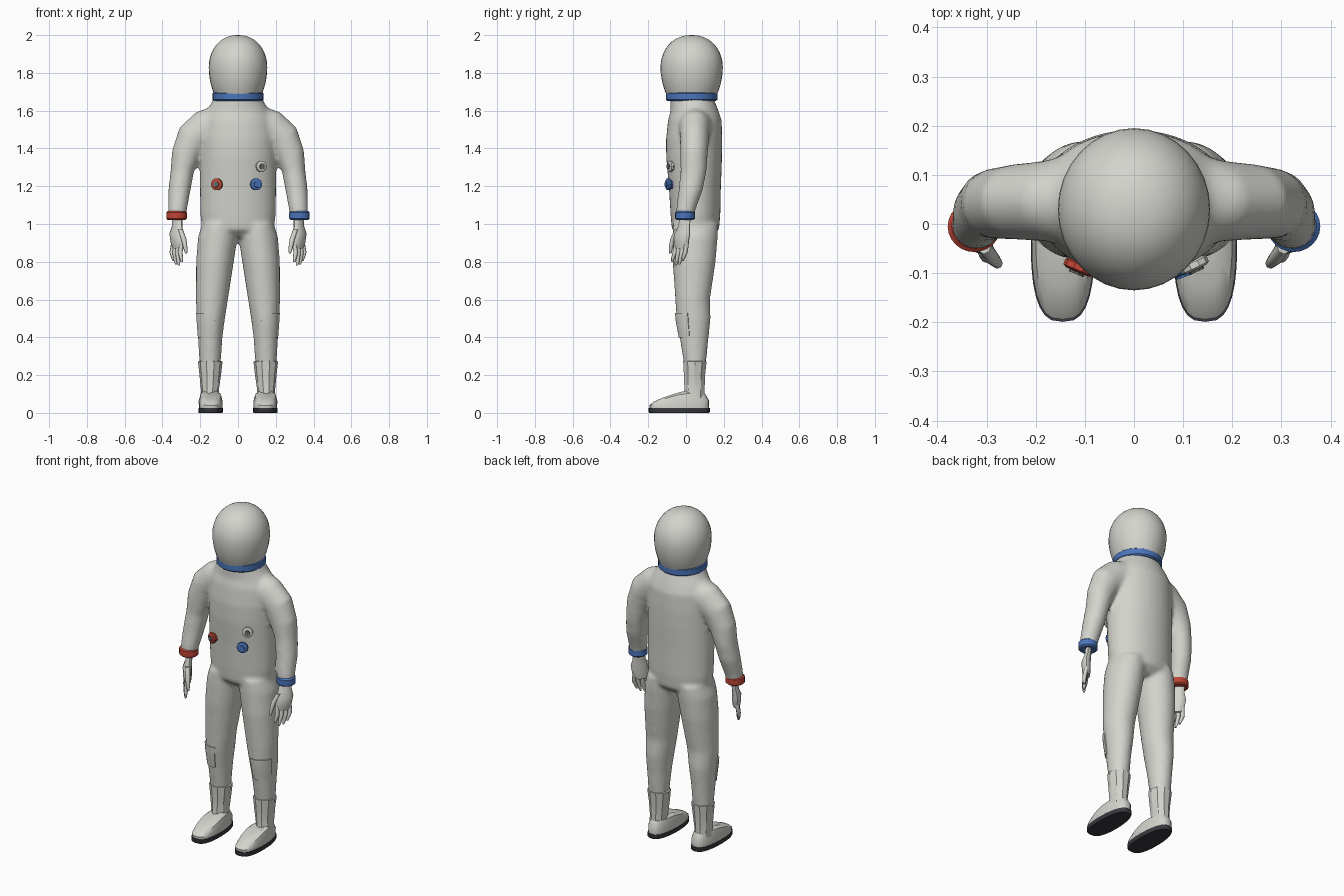
import bpy, bmesh, math
from mathutils import Vector

cube = bpy.data.objects.get("Cube")
if cube:
    bpy.data.objects.remove(cube, do_unlink=True)


def material(name, rgb):
    m = bpy.data.materials.new(name)
    m.use_nodes = True
    m.diffuse_color = (*rgb, 1)
    m.node_tree.nodes["Principled BSDF"].inputs["Base Color"].default_value = (*rgb, 1)
    return m


SUIT = material("suit_white", (0.66, 0.66, 0.62))
BLUE = material("trim_blue", (0.07, 0.18, 0.5))
RED = material("trim_red", (0.52, 0.06, 0.035))
SOLE = material("sole_dark", (0.04, 0.04, 0.05))
METAL = material("fitting_grey", (0.14, 0.14, 0.14))


def ellipse(n, thickness=1, turn=0):
    """Unit ring, optionally flattened and turned about z."""
    pts = []
    for i in range(n):
        a = math.tau * i / n
        x, y = math.cos(a), thickness * math.sin(a)
        pts.append((x * math.cos(turn) - y * math.sin(turn),
                    x * math.sin(turn) + y * math.cos(turn)))
    return pts


def skin(bm, rings):
    """Join rings of points into a capped solid."""
    rows = [[bm.verts.new(p) for p in ring] for ring in rings]
    n = len(rows[0])
    for a, b in zip(rows, rows[1:]):
        for i in range(n):
            j = (i + 1) % n
            bm.faces.new((a[i], a[j], b[j], b[i]))
    bm.faces.new(rows[0])
    bm.faces.new(rows[-1])


def loft(bm, sections, profile, side=1):
    """Sections: x, y, z, x radius, y radius, optional tilt in degrees."""
    rings = []
    for x, y, z, rx, ry, *tilt in sections:
        t = math.radians(tilt[0]) if tilt else 0
        rings.append([(side * (x + rx * u * math.cos(t)), y + ry * v,
                       z + rx * u * math.sin(t)) for u, v in profile])
    skin(bm, rings)


def finish(name, bm, mat, angle=40):
    bmesh.ops.recalc_face_normals(bm, faces=bm.faces)
    me = bpy.data.meshes.new(name)
    bm.to_mesh(me)
    bm.free()
    me.materials.append(mat)
    for p in me.polygons:
        p.use_smooth = True
    me.set_sharp_from_angle(angle=math.radians(angle))
    ob = bpy.data.objects.new(name, me)
    bpy.context.collection.objects.link(ob)
    return ob


def part(name, sections, mat, profile, side=1, angle=40):
    bm = bmesh.new()
    loft(bm, sections, profile, side)
    return finish(name, bm, mat, angle)


# Suit body: torso, arms and legs fused into one smooth skin
TORSO = [(0, .05, .93, .1, .08), (0, .05, .97, .19, .125), (0, .05, 1.05, .2, .132),
         (0, .047, 1.2, .202, .138), (0, .043, 1.35, .202, .148),
         (0, .043, 1.45, .202, .149), (0, .047, 1.55, .192, .142),
         (0, .045, 1.6, .167, .127), (0, .035, 1.65, .135, .117),
         (0, .03, 1.69, .12, .11)]
ARM = [(.1, .05, 1.53, .1, .1, 80), (.18, .047, 1.5, .102, .082, 65),
       (.24, .045, 1.45, .092, .077, 40), (.275, .042, 1.37, .077, .073, 15),
       (.295, .04, 1.28, .062, .069, 5), (.31, .025, 1.18, .059, .064),
       (.32, 0, 1.08, .051, .052), (.325, -.005, 1.03, .046, .045)]
LEG = [(.1, .05, 1, .09, .12), (.107, .048, .93, .105, .12), (.122, .043, .8, .1, .114),
       (.138, .035, .6, .085, .092), (.144, .04, .5, .075, .091),
       (.147, .043, .4, .065, .077), (.148, .047, .27, .057, .06),
       (.148, .047, .2, .048, .05)]
bm = bmesh.new()
loft(bm, TORSO, ellipse(32))
for s in (1, -1):
    loft(bm, ARM, ellipse(24), s)
    loft(bm, LEG, ellipse(24), s)
body = finish("suit_body", bm, SUIT)
fuse = body.modifiers.new("fuse", 'REMESH')
fuse.mode = 'VOXEL'
fuse.voxel_size = 0.011
fuse.use_smooth_shade = True
soften = body.modifiers.new("soften", 'SMOOTH')
soften.factor = 0.5
soften.iterations = 8

# Helmet: domed top, gently tapering below the widest level
helmet = []
for i in range(5):
    d = 1 - i / 5
    r = 1 - .2 * d * d
    helmet.append((0, .03, 1.83 - .15 * d, .155 * r, .165 * r))
for i in range(11):
    a = math.radians(88) * i / 10
    r = math.cos(a) ** .9
    helmet.append((0, .03, 1.83 + .17 * math.sin(a), .155 * r, .165 * r))
part("helmet", helmet, SUIT, ellipse(32))


def band(name, x, y, z, rx, ry, h, mat, side=1):
    rows = [(x, y, z + h * k, rx - inset, ry - inset)
            for k, inset in ((-1, .008), (-.7, 0), (.7, 0), (1, .008))]
    part(name, rows, mat, ellipse(24), side)


band("neck_ring", 0, .03, 1.675, .136, .136, .024, BLUE)


# Shoe outline: rounded toe, slightly narrower heel
def outline(scale, height):
    pts = []
    for u, v in ellipse(28):
        x = math.copysign(abs(u) ** .7, u) * (.065 - .008 * max(v, 0))
        y = math.copysign(abs(v) ** .8, v) * .163
        y = -.036 + y * scale
        pts.append((.145 + x * scale, y, height(y)))
    return pts


def instep(f):
    return lambda y: .026 + f * (min(.115, .055 + (y + .2) * .33) - .026)


KNEE = [(.143, .038, .53, .078, .091), (.1445, .04, .49, .074, .09),
        (.146, .042, .44, .069, .083), (.147, .043, .4, .065, .077)]
arc = [math.radians(-106 + 11 * i) for i in range(9)]
KNEE_PROFILE = ([(1.06 * math.cos(a), 1.06 * math.sin(a)) for a in arc]
                + [(.9 * math.cos(a), .9 * math.sin(a)) for a in reversed(arc)])
BOOT = [(.147, .047, .275, .055, .054), (.147, .047, .272, .065, .065),
        (.147, .045, .2, .057, .059), (.149, .045, .12, .047, .056),
        (.149, .04, .05, .052, .065)]
PALM = [(.322, -.003, 1.05, .036, .036), (.322, -.01, .99, .037, .037),
        (.326, -.02, .95, .05, .05), (.321, -.025, .9, .048, .048),
        (.318, -.027, .87, .038, .038)]
FINGERS = ((-.036, .80, "index"), (-.012, .78, "middle"),
           (.012, .785, "ring"), (.036, .805, "little"))

for s, label, trim in ((1, "left", BLUE), (-1, "right", RED)):
    # Boots, soles and knee patches
    part(label + "_boot_shaft", BOOT, SUIT, ellipse(10), s, 30)
    part(label + "_knee_patch", KNEE, SUIT, KNEE_PROFILE, s)
    for piece, rows, mat in (
            ("sole", [(.97, lambda y: 0), (1, lambda y: .006), (1, lambda y: .026)], SOLE),
            ("shoe", [(.96, instep(0)), (.97, instep(.45)), (.84, instep(.85)),
                      (.55, instep(1))], SUIT)):
        bm = bmesh.new()
        skin(bm, [[(s * x, y, z) for x, y, z in outline(k, h)] for k, h in rows])
        finish(label + "_" + piece, bm, mat)
    # Wrist band, palm, fingers and thumb
    band(label + "_wrist_band", .325, -.005, 1.045, .054, .052, .024, trim, s)
    part(label + "_palm", PALM, SUIT, ellipse(12, .5, math.radians(51)), s, 50)
    for t, tip, finger in FINGERS:
        x, y = .32 + .62 * t, -.025 + .78 * t
        part(label + "_" + finger + "_finger",
             [(x, y, .9, .012, .012), (x + .008, y - .006, .85, .012, .012),
              (x + .003, y - .016, tip + .02, .010, .010),
              (x, y - .02, tip, .005, .005)], SUIT, ellipse(8), s, 60)
    part(label + "_thumb",
         [(.305, -.045, .97, .014, .016), (.287, -.07, .92, .014, .014),
          (.278, -.08, .87, .011, .011), (.275, -.083, .845, .006, .006)],
         SUIT, ellipse(8), s, 60)


# Chest fittings: stepped round connectors facing outward
def connector(name, x, z, r, mat, core):
    y = .045 - .137 * math.sqrt(1 - (x / .2) ** 2)
    normal = Vector((x / .04, (y - .045) / .0188, 0)).normalized()
    turn = normal.to_track_quat('Z', 'Y')
    for label, m, rows in (
            ("base", mat, ((-.015, .75), (.008, .8), (.012, 1), (.024, 1), (.028, .75))),
            ("core", core, ((.02, .55), (.033, .5)))):
        bm = bmesh.new()
        skin(bm, [[Vector((x, y, z)) + turn @ Vector((u * r * k, v * r * k, h))
                   for u, v in ellipse(10)] for h, k in rows])
        finish(name + "_" + label, bm, m, 30)


connector("red_connector", -.105, 1.21, .032, RED, METAL)
connector("blue_connector", .09, 1.21, .032, BLUE, BLUE)
connector("grey_connector", .115, 1.305, .03, SUIT, METAL)
